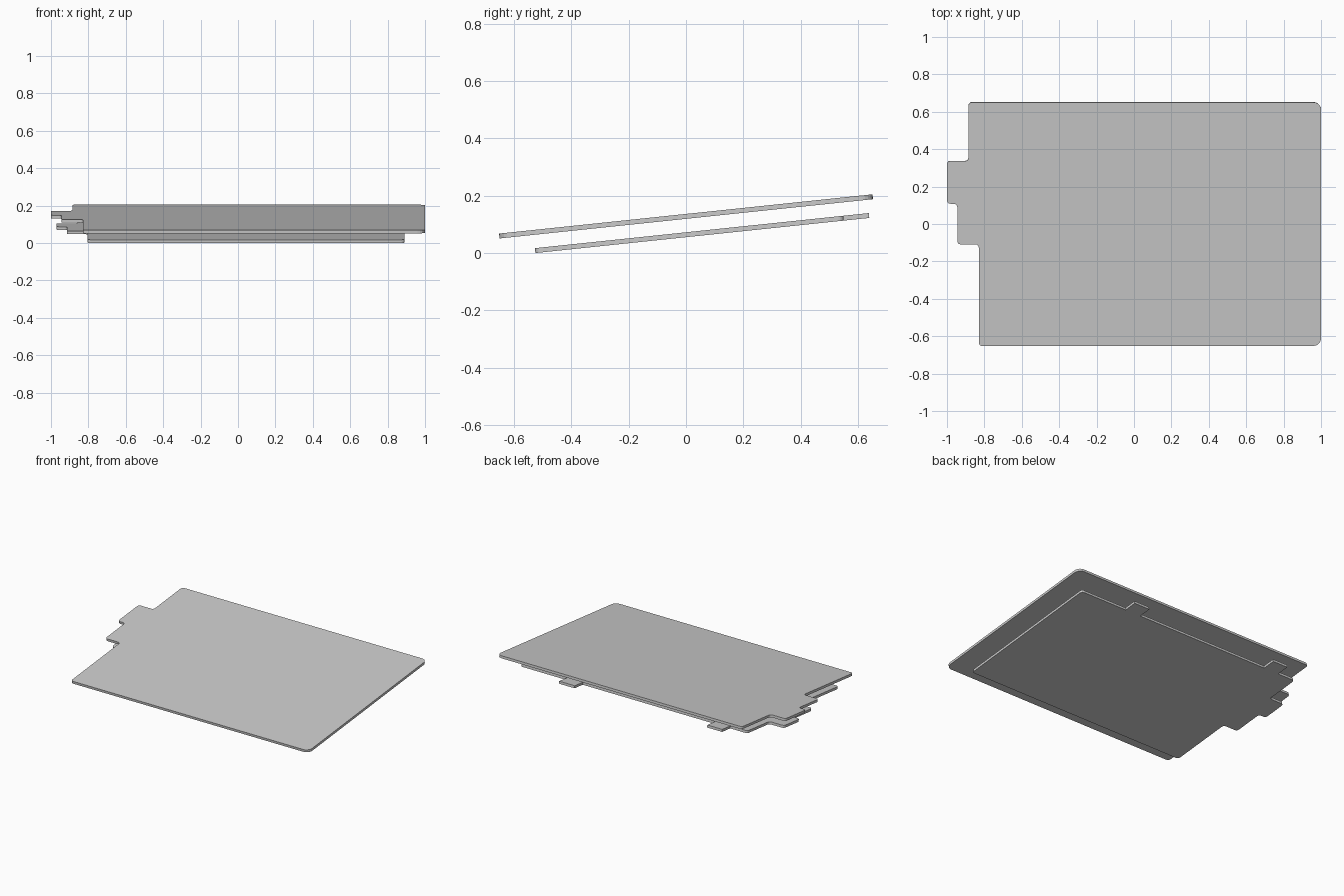
import bpy, bmesh, math
from mathutils import Vector

if "Cube" in bpy.data.objects:
    bpy.data.objects.remove(bpy.data.objects["Cube"])

TILT = math.radians(6)
THICK = 0.017


def rounded(outline, steps=5):
    """Replace each (x, y, radius) corner with a true fillet arc."""
    pts = []
    n = len(outline)
    for i, (x, y, r) in enumerate(outline):
        p = Vector((x, y))
        a = (Vector(outline[i - 1][:2]) - p).normalized()
        b = (Vector(outline[(i + 1) % n][:2]) - p).normalized()
        if r == 0:
            pts.append(p)
            continue
        centre = p + (a + b) * r          # all corners are right angles
        for k in range(steps + 1):
            t = math.pi / 2 * k / steps
            pts.append(centre - b * r * math.cos(t) - a * r * math.sin(t))
    return pts


def plate(name, outline, height):
    """Extruded rounded outline, tilted about the x axis."""
    bm = bmesh.new()
    verts = [bm.verts.new((p.x, p.y / math.cos(TILT), 0)) for p in rounded(outline)]
    face = bm.faces.new(verts)
    grown = bmesh.ops.extrude_face_region(bm, geom=[face])["geom"]
    top = [g for g in grown if isinstance(g, bmesh.types.BMVert)]
    bmesh.ops.translate(bm, vec=(0, 0, THICK), verts=top)
    bmesh.ops.recalc_face_normals(bm, faces=bm.faces)
    mesh = bpy.data.meshes.new(name)
    bm.to_mesh(mesh)
    bm.free()
    ob = bpy.data.objects.new(name, mesh)
    bpy.context.collection.objects.link(ob)
    ob.rotation_euler.x = TILT
    ob.location.z = height
    return ob


R = 0.018

# Upper plate with two stepped tabs on its left edge
plate("upper_plate", [
    (-0.83, -0.65, R), (1.0, -0.65, 0.04), (1.0, 0.652, 0.04), (-0.885, 0.652, R),
    (-0.885, 0.338, R), (-1.0, 0.338, R), (-1.0, 0.11, R), (-0.945, 0.11, R),
    (-0.945, -0.107, R), (-0.83, -0.107, R),
], 0.1195)

# Lower plate, inset, with the same left steps and two small back tabs
back_tabs = []
for x0, x1 in ((0.53, 0.41), (-0.61, -0.725)):
    back_tabs += [(x0, 0.55, 0), (x0, 0.639, 0), (x1, 0.639, 0), (x1, 0.55, 0)]
plate("lower_plate", [
    (-0.805, -0.525, R), (0.89, -0.525, R), (0.89, 0.55, R), *back_tabs,
    (-0.857, 0.55, R), (-0.857, 0.31, R), (-0.97, 0.31, R), (-0.97, 0.135, R),
    (-0.915, 0.135, R), (-0.915, -0.08, R), (-0.805, -0.08, R),
], 0.0555)
